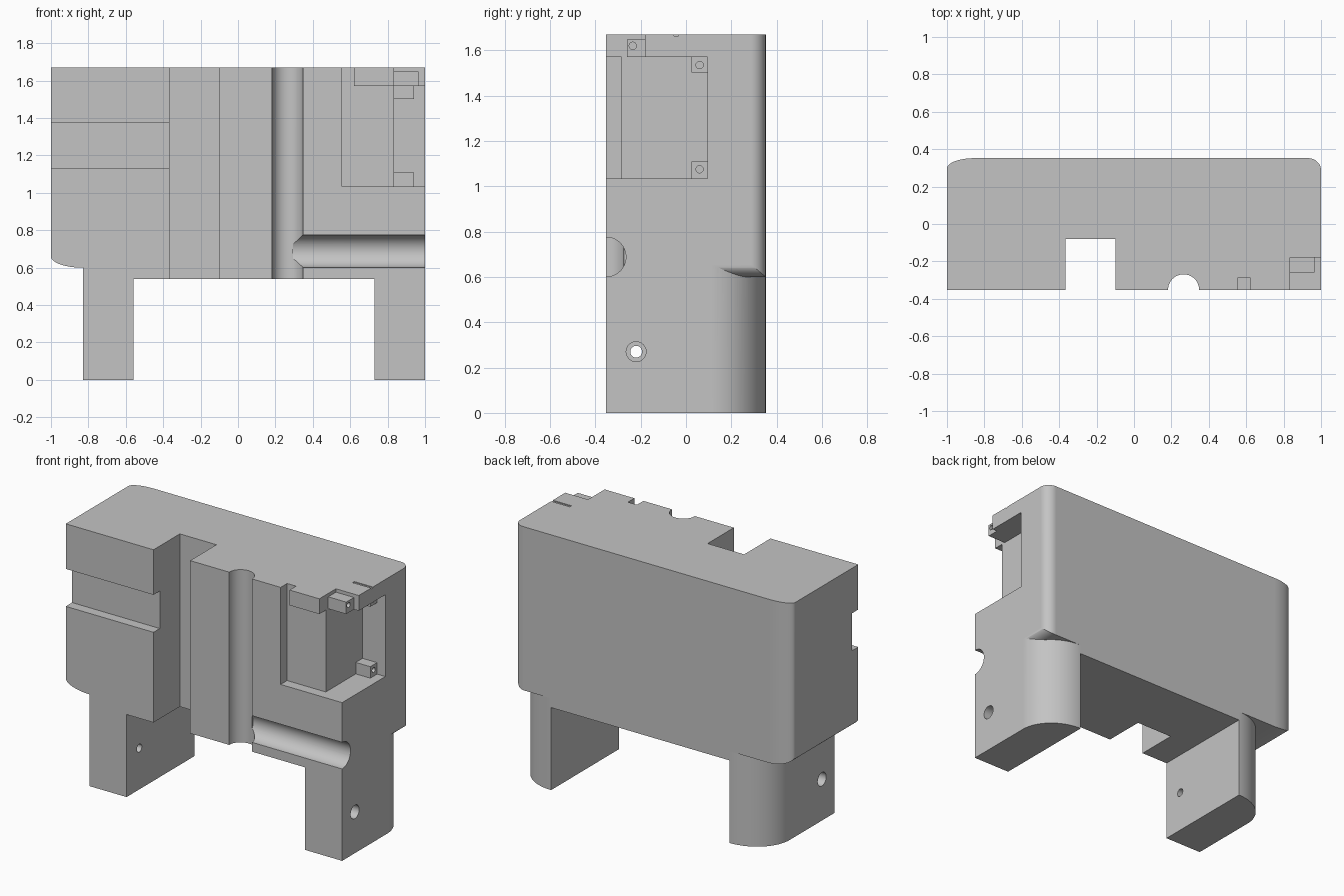
import bpy, bmesh, math
from mathutils import Matrix

if "Cube" in bpy.data.objects:
    bpy.data.objects.remove(bpy.data.objects["Cube"])

F = 0.352            # half depth
TOP = 1.67
grey = bpy.data.materials.new("plain grey")
grey.diffuse_color = (0.55, 0.55, 0.55, 1)
grey.use_nodes = True
grey.node_tree.nodes["Principled BSDF"].inputs["Base Color"].default_value = grey.diffuse_color


def new_object(name, bm):
    bmesh.ops.recalc_face_normals(bm, faces=bm.faces[:])
    me = bpy.data.meshes.new(name)
    bm.to_mesh(me)
    bm.free()
    ob = bpy.data.objects.new(name, me)
    bpy.context.collection.objects.link(ob)
    return ob


def prism(name, points, a, b, axis):
    """Extrude a flat outline: axis z takes (x, y) points, axis y takes (x, z)."""
    bm = bmesh.new()
    put = (lambda p: (p[0], p[1], a)) if axis == 'z' else (lambda p: (p[0], a, p[1]))
    face = bm.faces.new([bm.verts.new(put(p)) for p in points])
    ext = bmesh.ops.extrude_face_region(bm, geom=[face])
    move = (0, 0, b - a) if axis == 'z' else (0, b - a, 0)
    bmesh.ops.translate(bm, vec=move, verts=[v for v in ext['geom'] if isinstance(v, bmesh.types.BMVert)])
    return new_object(name, bm)


def box(name, x0, x1, y0, y1, z0, z1):
    return prism(name, [(x0, y0), (x1, y0), (x1, y1), (x0, y1)], z0, z1, 'z')


def rod(name, centre, radius, length, axis, sides=64):
    bm = bmesh.new()
    rot = Matrix.Rotation(math.pi / 2, 4, 'Y') if axis == 'x' else Matrix()
    bmesh.ops.create_cone(bm, cap_ends=True, segments=sides, radius1=radius, radius2=radius,
                          depth=length, matrix=Matrix.Translation(centre) @ rot)
    return new_object(name, bm)


def arc(cx, cy, rx, ry, start, end, n=20):
    return [(cx + rx * math.cos(math.radians(start + (end - start) * i / n)),
             cy + ry * math.sin(math.radians(start + (end - start) * i / n))) for i in range(n + 1)]


def combine(ob, other, how):
    mod = ob.modifiers.new("join", 'BOOLEAN')
    mod.operation, mod.solver, mod.object = how, 'EXACT', other
    bpy.context.view_layer.objects.active = ob
    bpy.ops.object.modifier_apply(modifier=mod.name)
    bpy.data.objects.remove(other)


def finish(ob):
    ob.data.materials.clear()
    ob.data.materials.append(grey)
    for p in ob.data.polygons:
        p.material_index = 0
    bpy.ops.object.select_all(action='DESELECT')
    ob.select_set(True)
    bpy.context.view_layer.objects.active = ob
    bpy.ops.object.shade_smooth_by_angle(angle=math.radians(20))
    ob.modifiers.new("flat_faces", 'WEIGHTED_NORMAL').keep_sharp = True


# Housing: rounded plan crossed with a front outline
plan = [(-1, -F), (1, -F)] + arc(0.93, F - 0.065, 0.07, 0.065, 0, 90) + arc(-0.85, F - 0.055, 0.15, 0.055, 90, 180)
housing = prism("housing", plan, 0.3, TOP, 'z')
outline = ([(-1.2, 2), (-1.2, 0.66)] + arc(-0.83, 0.66, 0.17, 0.06, 180, 270)
           + [(-0.56, 0.60), (-0.56, 0.54), (0.73, 0.54), (0.73, 0.60)]
           + arc(0.93, 0.655, 0.07, 0.055, 270, 360) + [(1.2, 0.655), (1.2, 2)])
combine(housing, prism("outline", outline, -1, 1, 'y'), 'INTERSECT')

# Legs with a wide rounded outer back corner
for side, inner, outer in ((1, 0.73, 1.0), (-1, -0.56, -0.83)):
    foot = [(inner, -F), (outer, -F)] + arc(inner, F - 0.24, side * 0.27, 0.24, 0, 90, 32)
    combine(housing, prism("leg", foot, 0, 0.8, 'z'), 'UNION')

# Front slots, pocket and lid notches, and the fine slit on top
for c in ((-0.365, -0.10, -1, -0.08, 0.3, 2),
          (-1.2, -0.3, -1, -F + 0.065, 1.13, 1.375),
          (0.555, 1.2, -1, -0.285, 1.035, 1.57),
          (0.835, 1.2, -1, 0.095, 1.035, 1.57),
          (0.555, 0.62, -1, -0.285, 1.5, 2),
          (0.835, 1.2, -1, -0.18, 1.5, 2),
          (0.865, 1.2, -0.052, -0.034, TOP - 0.006, 2)):
    combine(housing, box("cutter", *c), 'DIFFERENCE')

# Half-round pipe channels
combine(housing, rod("cutter", (0.265, -F, 1.2), 0.083, 2, 'z'), 'DIFFERENCE')
combine(housing, rod("cutter", (0.795, -F, 0.688), 0.087, 1.0, 'x'), 'DIFFERENCE')

# Bolt holes through the legs, counterbored from outside
for x, r, length in ((0, 0.026, 3), (1.0, 0.044, 0.2), (-0.83, 0.044, 0.2)):
    combine(housing, rod("cutter", (x, -0.22, 0.27), r, length, 'x', 32), 'DIFFERENCE')
finish(housing)

# Drilled mounting lugs in the pocket: x end, y range, z range, hole centre
lugs = (("top_lug", 0.965, -0.26, -0.18, 1.57, 1.648, -0.235, 1.62),
        ("upper_lug", 0.94, 0.025, 0.095, 1.502, 1.57, 0.06, 1.535),
        ("lower_lug", 0.94, 0.025, 0.095, 1.035, 1.11, 0.06, 1.075))
for name, x1, y0, y1, z0, z1, hy, hz in lugs:
    lug = box(name, 0.835, x1, y0, y1, z0, z1)
    combine(lug, rod("cutter", (x1, hy, hz), 0.016, 0.14, 'x', 24), 'DIFFERENCE')
    finish(lug)
